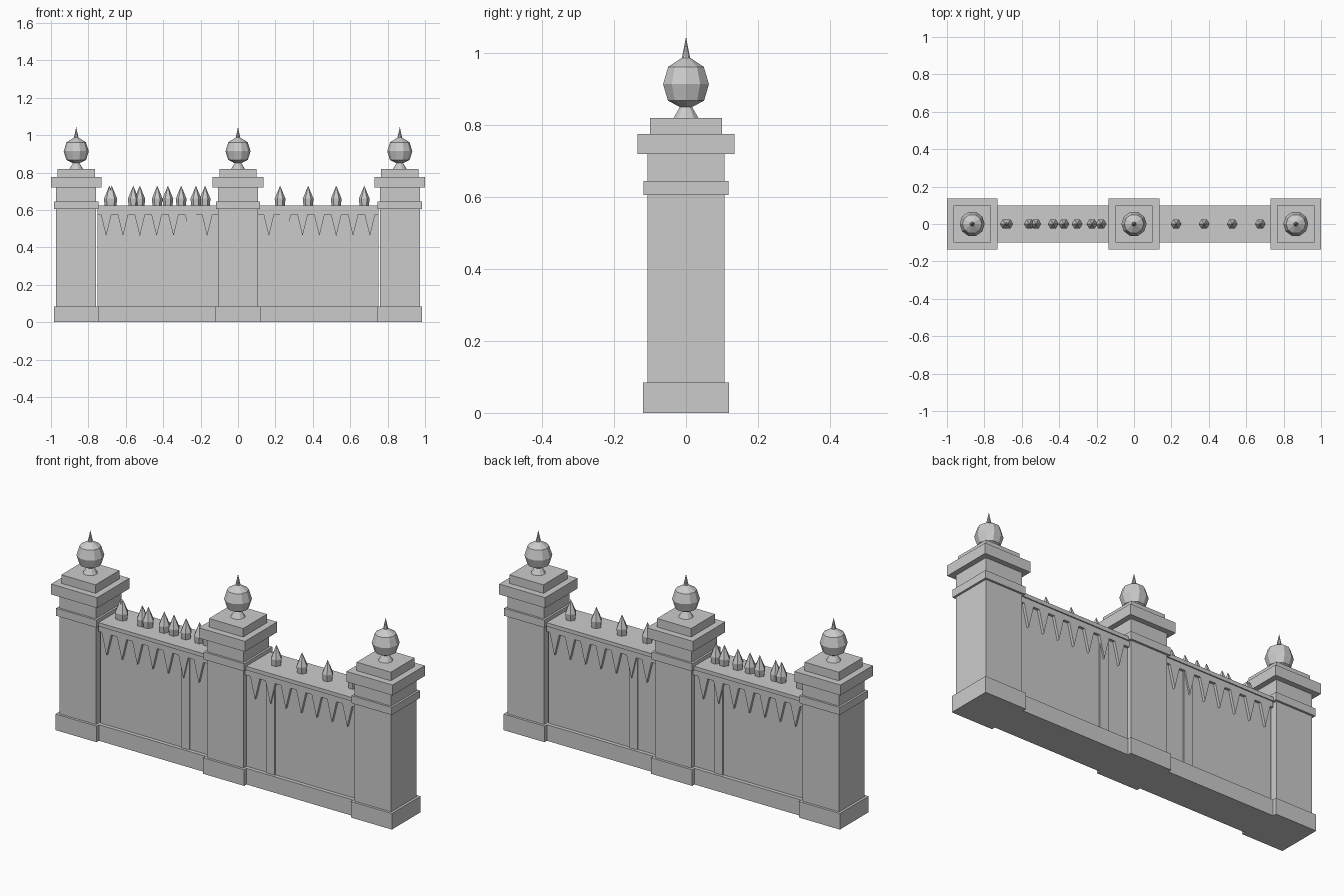
import bpy, bmesh, math

cube = bpy.data.objects.get("Cube")
if cube:
    bpy.data.objects.remove(cube, do_unlink=True)

stone = bpy.data.materials.new("grey_stone")
stone.use_nodes = True
COLOUR = (0.6, 0.6, 0.6, 1)
stone.diffuse_color = COLOUR
stone.node_tree.nodes["Principled BSDF"].inputs["Base Color"].default_value = COLOUR


def finish(name, bm):
    bmesh.ops.recalc_face_normals(bm, faces=bm.faces)
    mesh = bpy.data.meshes.new(name)
    bm.to_mesh(mesh)
    bm.free()
    mesh.materials.append(stone)
    obj = bpy.data.objects.new(name, mesh)
    bpy.context.collection.objects.link(obj)
    return obj


def box(name, x0, x1, half_y, z0, z1):
    bm = bmesh.new()
    bmesh.ops.create_cube(bm, size=1)
    for v in bm.verts:
        v.co.x = x0 if v.co.x < 0 else x1
        v.co.y *= 2 * half_y
        v.co.z = z0 if v.co.z < 0 else z1
    return finish(name, bm)


def lathe(name, x, profile, sides):
    """Faceted turned shape from (radius, height) points."""
    bm = bmesh.new()
    rings = []
    for r, z in profile:
        angles = [math.tau * i / sides for i in range(sides)]
        rings.append([bm.verts.new((x + r * math.cos(a), r * math.sin(a), z))
                      for a in angles])
    for low, high in zip(rings, rings[1:]):
        for i in range(sides):
            j = (i + 1) % sides
            bm.faces.new((low[i], low[j], high[j], high[i]))
    bm.faces.new(rings[0])
    bm.faces.new(rings[-1])
    bmesh.ops.remove_doubles(bm, verts=bm.verts, dist=0.0001)
    return finish(name, bm)


def pendant(name, x, half_y):
    """Triangular tooth hanging under the rail, on both wall faces."""
    bm = bmesh.new()
    tri = [(x - 0.028, 0.575), (x + 0.028, 0.575), (x, 0.46)]
    front = [bm.verts.new((px, -half_y, pz)) for px, pz in tri]
    back = [bm.verts.new((px, half_y, pz)) for px, pz in tri]
    bm.faces.new(front)
    bm.faces.new(back)
    for i in range(3):
        j = (i + 1) % 3
        bm.faces.new((front[i], front[j], back[j], back[i]))
    return finish(name, bm)


# Pillars: stacked square blocks (part, half width, bottom, top)
BLOCKS = [("base", 0.12, 0, 0.085), ("shaft", 0.107, 0.085, 0.605),
          ("band", 0.118, 0.605, 0.645), ("neck", 0.107, 0.645, 0.72),
          ("cap", 0.135, 0.72, 0.775), ("top_slab", 0.1, 0.775, 0.82)]
FINIAL = [(0.036, 0.82), (0.018, 0.85), (0.053, 0.868), (0.067, 0.914),
          (0.052, 0.962), (0.012, 0.987), (0, 1.045)]
for side, x in (("right", -0.865), ("middle", 0), ("left", 0.865)):
    for part, half, z0, z1 in BLOCKS:
        box(f"{side}_pillar_{part}", x - half, x + half, half, z0, z1)
    lathe(f"{side}_pillar_finial", x, FINIAL, 10)

# Wall bays: plinth, panel, rail, thin pilaster and hanging teeth
for side, s in (("right", -1), ("left", 1)):
    def bay(part, a, b, half, z0, z1):
        box(f"{side}_{part}", min(s * a, s * b), max(s * a, s * b), half, z0, z1)
    bay("wall_plinth", 0.1, 0.76, 0.1, 0, 0.085)
    bay("wall_panel", 0.1, 0.75, 0.08, 0.085, 0.58)
    bay("wall_pilaster", 0.225, 0.275, 0.086, 0.085, 0.58)
    bay("rail_moulding", 0.1, 0.75, 0.094, 0.575, 0.605)
    bay("rail_top", 0.1, 0.76, 0.1, 0.605, 0.625)
    for i in range(7):
        pendant(f"{side}_tooth_{i + 1}", s * (0.165 + 0.09 * i), 0.094)

# Rail spikes: even spacing on the left, two overlaid sets on the right
SPIKE = [(0.025, 0.625), (0.029, 0.66), (0, 0.73)]
even = [0.225 + 0.15 * i for i in range(4)]
extra = [0.176 + 0.128 * i for i in range(5)]
for i, x in enumerate(even + [-x for x in even + extra]):
    lathe(f"rail_spike_{i + 1}", x, SPIKE, 6)
